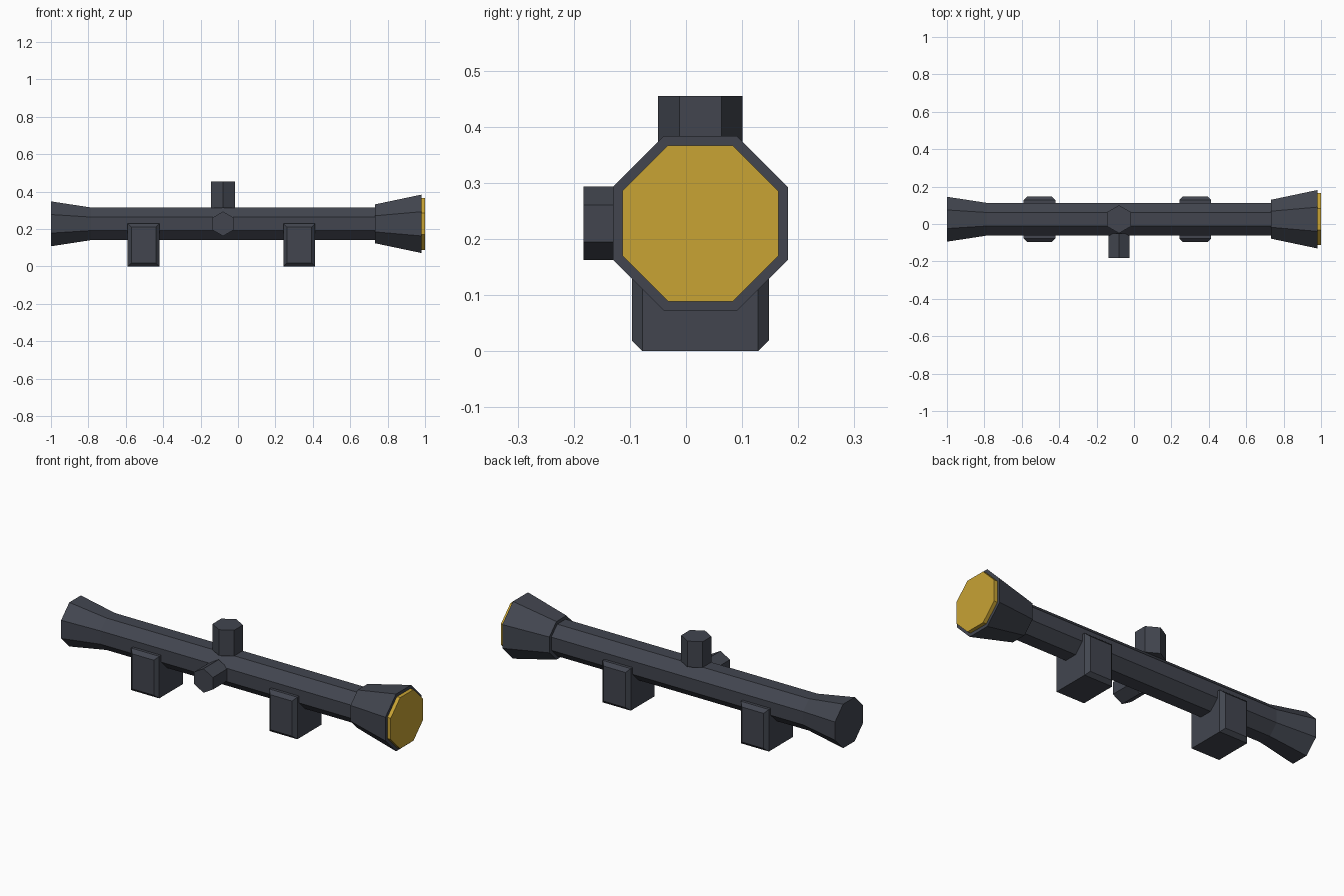
import bpy, bmesh, math
from mathutils import Matrix, Vector

if "Cube" in bpy.data.objects:
    bpy.data.objects.remove(bpy.data.objects["Cube"], do_unlink=True)

CY, CZ = 0.0255, 0.2275      # axis of the sight tube
KNOB_X = -0.08


def material(name, rgb):
    mat = bpy.data.materials.new(name)
    mat.use_nodes = True
    color = (*rgb, 1)
    mat.diffuse_color = color
    mat.node_tree.nodes["Principled BSDF"].inputs["Base Color"].default_value = color
    return mat


slate = material("dark slate", (0.054, 0.060, 0.078))
gold = material("gold lens", (0.578, 0.366, 0.034))


def finish(name, bm, mat):
    bmesh.ops.recalc_face_normals(bm, faces=bm.faces)
    mesh = bpy.data.meshes.new(name)
    bm.to_mesh(mesh)
    bm.free()
    mesh.materials.append(mat)
    obj = bpy.data.objects.new(name, mesh)
    bpy.context.collection.objects.link(obj)
    return obj


def loft(bm, rings):
    """Bridge matching rings of points and cap both ends."""
    loops = [[bm.verts.new(p) for p in ring] for ring in rings]
    n = len(loops[0])
    for a, b in zip(loops, loops[1:]):
        for i in range(n):
            j = (i + 1) % n
            bm.faces.new((a[i], a[j], b[j], b[i]))
    bm.faces.new(loops[0])
    bm.faces.new(loops[-1])


def octagon_body(name, profile, mat):
    """Eight-sided body along x from (x, distance to flat) pairs."""
    rings = []
    for x, flat in profile:
        r = flat / math.cos(math.pi / 8)
        angles = [math.pi / 8 + i * math.pi / 4 for i in range(8)]
        rings.append([(x, CY + r * math.cos(a), CZ + r * math.sin(a)) for a in angles])
    bm = bmesh.new()
    loft(bm, rings)
    return finish(name, bm, mat)


def hex_knob(name, radius, length, matrix):
    """Six-sided knob rising along its own z, with a corner on its own y."""
    bm = bmesh.new()
    rings = [[(radius * math.sin(i * math.pi / 3), radius * math.cos(i * math.pi / 3), z)
              for i in range(6)] for z in (0, length)]
    loft(bm, rings)
    bm.transform(matrix)
    return finish(name, bm, slate)


def mount(name, x):
    """Block whose front and back faces are chamfered all round."""
    rings = []
    for y, inset in ((-0.122, 0.019), (-0.103, 0), (0.103, 0), (0.122, 0.019)):
        w = 0.0845 - inset
        low, high = inset, 0.229 - inset
        rings.append([(x - w, CY + y, low), (x + w, CY + y, low),
                      (x + w, CY + y, high), (x - w, CY + y, high)])
    bm = bmesh.new()
    loft(bm, rings)
    return finish(name, bm, slate)


# Tube with flared eyepiece, objective bell and lens
octagon_body("sight_tube", [(-1, 0.12), (-0.785, 0.087), (0.75, 0.087)], slate)
octagon_body("objective_bell", [(0.733, 0.104), (0.98, 0.156)], slate)
octagon_body("lens", [(0.97, 0.139), (1, 0.139)], gold)

# Adjustment knobs on top and at the front
hex_knob("top_knob", 0.075, 0.1415, Matrix.Translation(Vector((KNOB_X, CY, 0.313))))
hex_knob("side_knob", 0.0655, 0.131,
         Matrix.Translation(Vector((KNOB_X, -0.052, CZ))) @ Matrix.Rotation(math.pi / 2, 4, "X"))

# Mounting blocks below
mount("right_mount", -0.505)
mount("left_mount", 0.3275)
